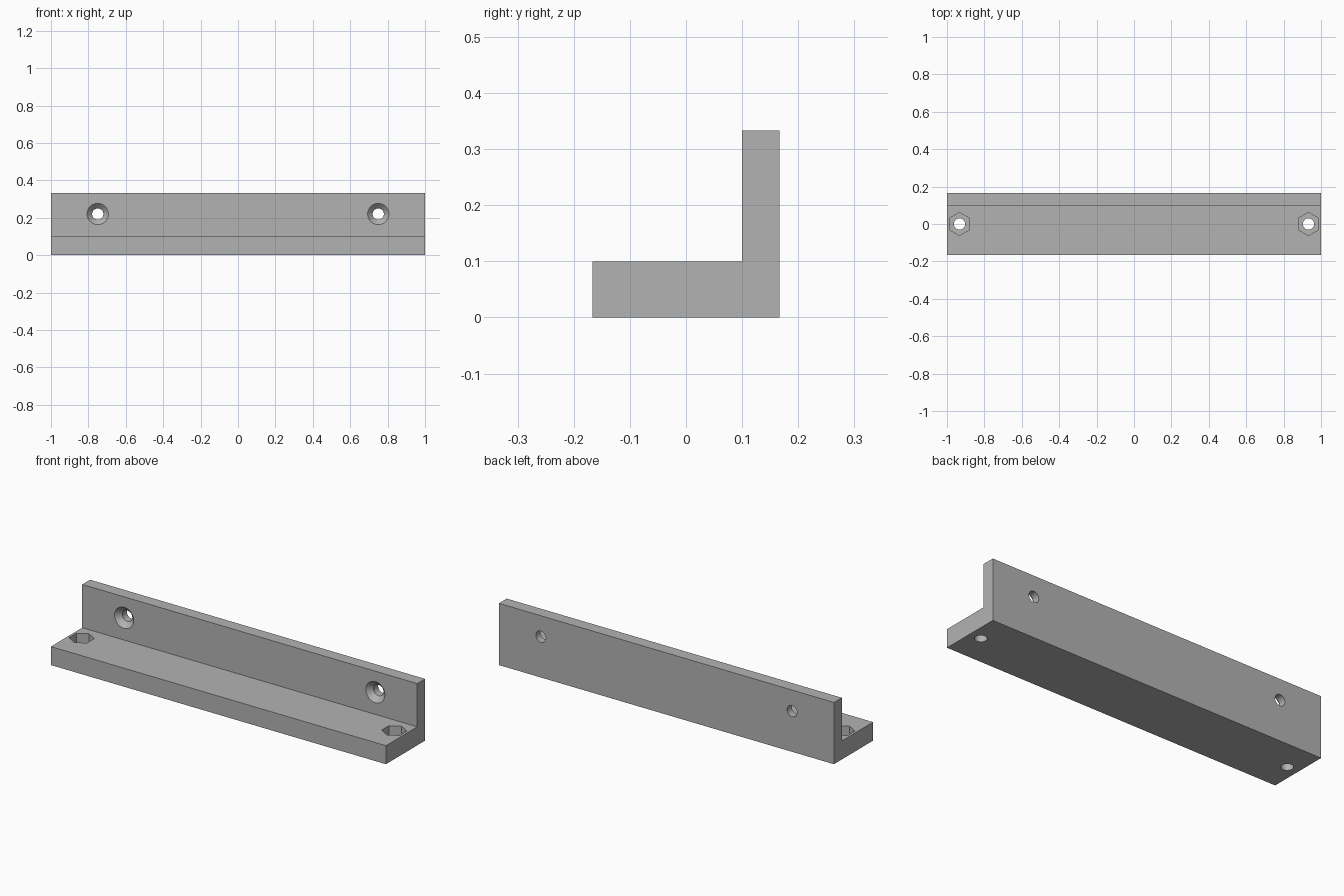
import bpy, bmesh
from math import radians, pi
from mathutils import Matrix

cube = bpy.data.objects.get("Cube")
if cube:
    bpy.data.objects.remove(cube, do_unlink=True)

HALF, DEPTH = 1.0, 1 / 6
LEG_TOP, WALL_FRONT, HEIGHT = 0.1, 0.1, 1 / 3
HOLE_R = 0.03

grey = bpy.data.materials.new("plain grey")
grey.use_nodes = True
colour = (0.45, 0.45, 0.45, 1)
grey.diffuse_color = colour
grey.node_tree.nodes["Principled BSDF"].inputs["Base Color"].default_value = colour


def make_object(name, bm):
    bmesh.ops.recalc_face_normals(bm, faces=bm.faces)
    mesh = bpy.data.meshes.new(name)
    bm.to_mesh(mesh)
    bm.free()
    mesh.materials.append(grey)
    obj = bpy.data.objects.new(name, mesh)
    bpy.context.collection.objects.link(obj)
    return obj


def drill(target, sides, r_low, r_high, low, high, matrix):
    """Subtract a prism or cone running from low to high along its local z."""
    bm = bmesh.new()
    place = matrix @ Matrix.Translation((0, 0, (low + high) / 2))
    bmesh.ops.create_cone(bm, cap_ends=True, segments=sides, radius1=r_low,
                          radius2=r_high, depth=high - low, matrix=place)
    cutter = make_object("hole_cutter", bm)
    cutter.hide_render = True
    mod = target.modifiers.new("hole", 'BOOLEAN')
    mod.operation, mod.solver, mod.object = 'DIFFERENCE', 'EXACT', cutter
    bpy.context.view_layer.objects.active = target
    bpy.ops.object.modifier_apply(modifier=mod.name)
    bpy.data.objects.remove(cutter, do_unlink=True)


# L-shaped bar, extruded from its end profile
profile = [(-DEPTH, 0), (DEPTH, 0), (DEPTH, HEIGHT), (WALL_FRONT, HEIGHT),
           (WALL_FRONT, LEG_TOP), (-DEPTH, LEG_TOP)]
bm = bmesh.new()
end = bm.faces.new([bm.verts.new((-HALF, y, z)) for y, z in profile])
extruded = bmesh.ops.extrude_face_region(bm, geom=[end], use_keep_orig=True)
moved = [v for v in extruded["geom"] if isinstance(v, bmesh.types.BMVert)]
bmesh.ops.translate(bm, verts=moved, vec=(2 * HALF, 0, 0))
bracket = make_object("angle_bracket", bm)

for side in (-1, 1):
    # Bolt hole through the base, with a hexagonal nut pocket above it
    base = Matrix.Translation((side * 0.933, 0, 0))
    drill(bracket, 32, HOLE_R, HOLE_R, -0.05, 0.2, base)
    drill(bracket, 6, 0.062, 0.062, 0.035, 0.2, base)

    # Screw hole through the wall, countersunk on the front
    wall = Matrix.Translation((side * 0.75, WALL_FRONT, 0.22)) @ Matrix.Rotation(pi / 2, 4, 'X')
    drill(bracket, 32, HOLE_R, HOLE_R, -0.15, 0.05, wall)
    drill(bracket, 32, HOLE_R - 0.003, 0.067, -0.03, 0.01, wall)

# Smooth the round bores while keeping the edges crisp
bpy.ops.object.select_all(action='DESELECT')
bracket.select_set(True)
bpy.context.view_layer.objects.active = bracket
bpy.ops.object.shade_smooth_by_angle(angle=radians(30))
